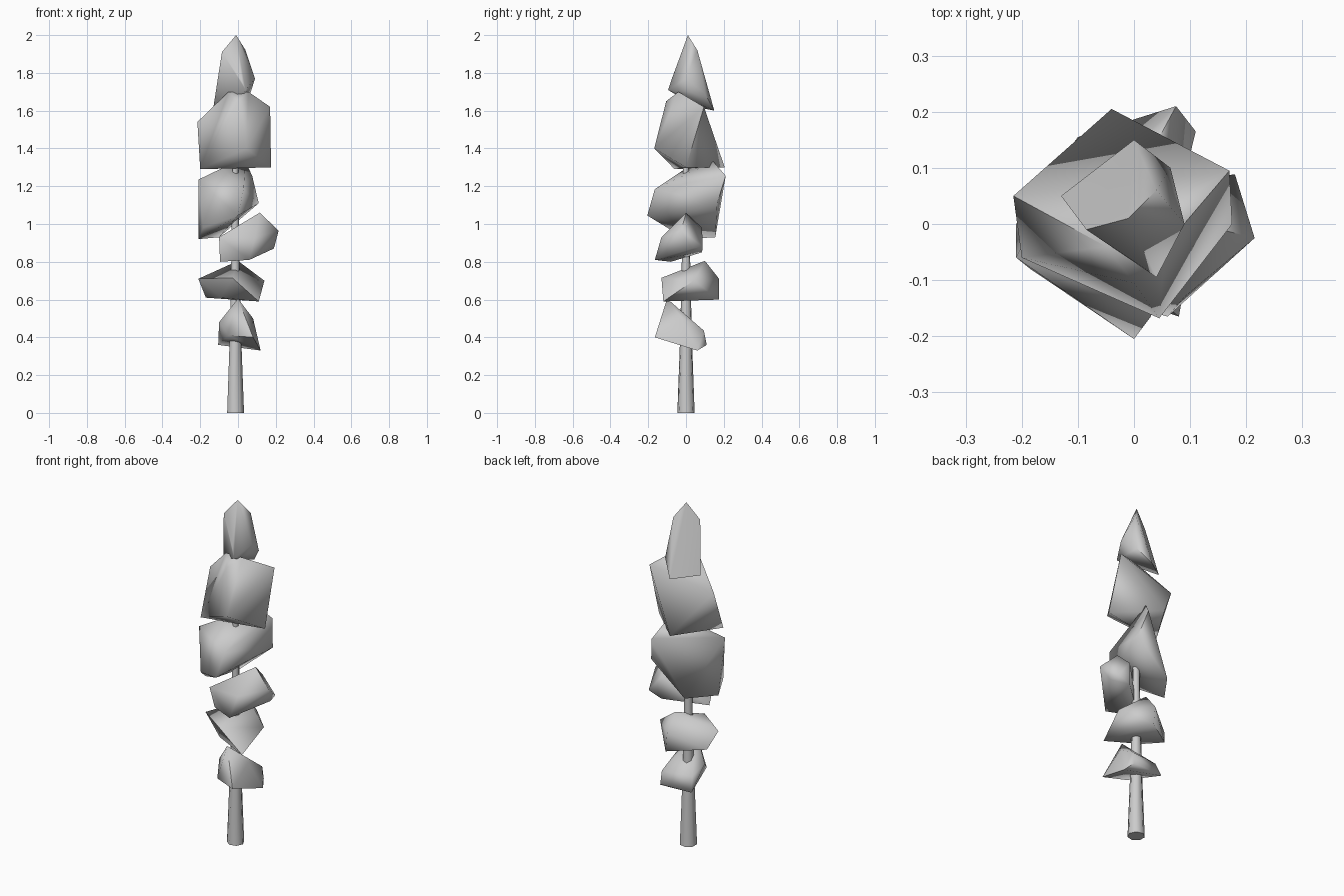
import bpy, bmesh, math

if "Cube" in bpy.data.objects:
    bpy.data.objects.remove(bpy.data.objects["Cube"])


def finish(name, bm):
    mesh = bpy.data.meshes.new(name)
    bm.to_mesh(mesh)
    bm.free()
    ob = bpy.data.objects.new(name, mesh)
    bpy.context.collection.objects.link(ob)
    bpy.ops.object.select_all(action='DESELECT')
    ob.select_set(True)
    bpy.context.view_layer.objects.active = ob
    bpy.ops.object.shade_smooth_by_angle(angle=math.radians(80))
    return ob


def foliage(name, corners):
    """Faceted convex clump around a few corner points."""
    bm = bmesh.new()
    for c in corners:
        bm.verts.new(c)
    bmesh.ops.convex_hull(bm, input=bm.verts[:])
    loose = [v for v in bm.verts if not v.link_faces]
    bmesh.ops.delete(bm, geom=loose, context='VERTS')
    bmesh.ops.recalc_face_normals(bm, faces=bm.faces[:])
    finish(name, bm)


# Trunk: tapered rings running up through the clumps
bm = bmesh.new()
SIDES = 7
rings = []
for z, r in [(0, .047), (.4, .032), (.8, .023), (1.65, .012)]:
    rings.append([bm.verts.new((-.015 + r * math.cos(math.tau * i / SIDES),
                                r * math.sin(math.tau * i / SIDES), z))
                  for i in range(SIDES)])
for a, b in zip(rings, rings[1:]):
    for i in range(SIDES):
        j = (i + 1) % SIDES
        bm.faces.new((a[i], a[j], b[j], b[i]))
bm.faces.new(rings[0][::-1])
bm.faces.new(rings[-1])
finish("trunk", bm)

# Foliage clumps, bottom to top
foliage("foliage_lowest", [
    (0, -.10, .605), (-.10, -.03, .48), (-.105, .10, .36), (-.09, .07, .44),
    (-.05, -.12, .41), (.08, -.165, .40), (.12, .06, .33), (.09, .11, .36),
    (.09, .095, .435), (.08, -.02, .50)])
foliage("foliage_low", [
    (-.21, 0, .71), (-.17, .05, .61), (-.09, -.04, .61), (.11, -.12, .59),
    (.14, .04, .70), (.01, .175, .60), (0, .175, .71), (0, .10, .805),
    (-.03, -.13, .715)])
foliage("foliage_middle", [
    (-.10, -.12, .93), (-.095, -.08, .80), (.06, -.165, .81), (.09, -.13, .93),
    (.215, -.025, .965), (.19, .03, .87), (.18, .088, .88), (.115, 0, 1.06),
    (.10, .085, .85), (.10, .085, .98)])
foliage("foliage_upper", [
    (0, -.205, 1.045), (.03, -.165, 1.185), (-.185, -.08, .98), (-.21, -.06, 1.235),
    (-.21, 0, .92), (-.10, .155, .93), (.11, .165, 1.11), (.075, .21, 1.255),
    (.04, .145, 1.33), (-.085, 0, 1.295)])
foliage("foliage_top", [
    (-.215, .05, 1.54), (-.04, .205, 1.30), (.17, .095, 1.62), (.175, 0, 1.30),
    (-.20, -.06, 1.29), (.045, -.168, 1.40), (-.05, -.04, 1.70), (.055, -.04, 1.70),
    (0, -.105, 1.65)])
foliage("foliage_tip", [
    (-.01, .01, 2.0), (-.085, -.01, 1.91), (.04, .06, 1.92), (-.13, .05, 1.62),
    (0, .15, 1.60), (.04, -.095, 1.71), (.02, -.08, 1.755), (.09, 0, 1.77),
    (.065, .10, 1.69)])
